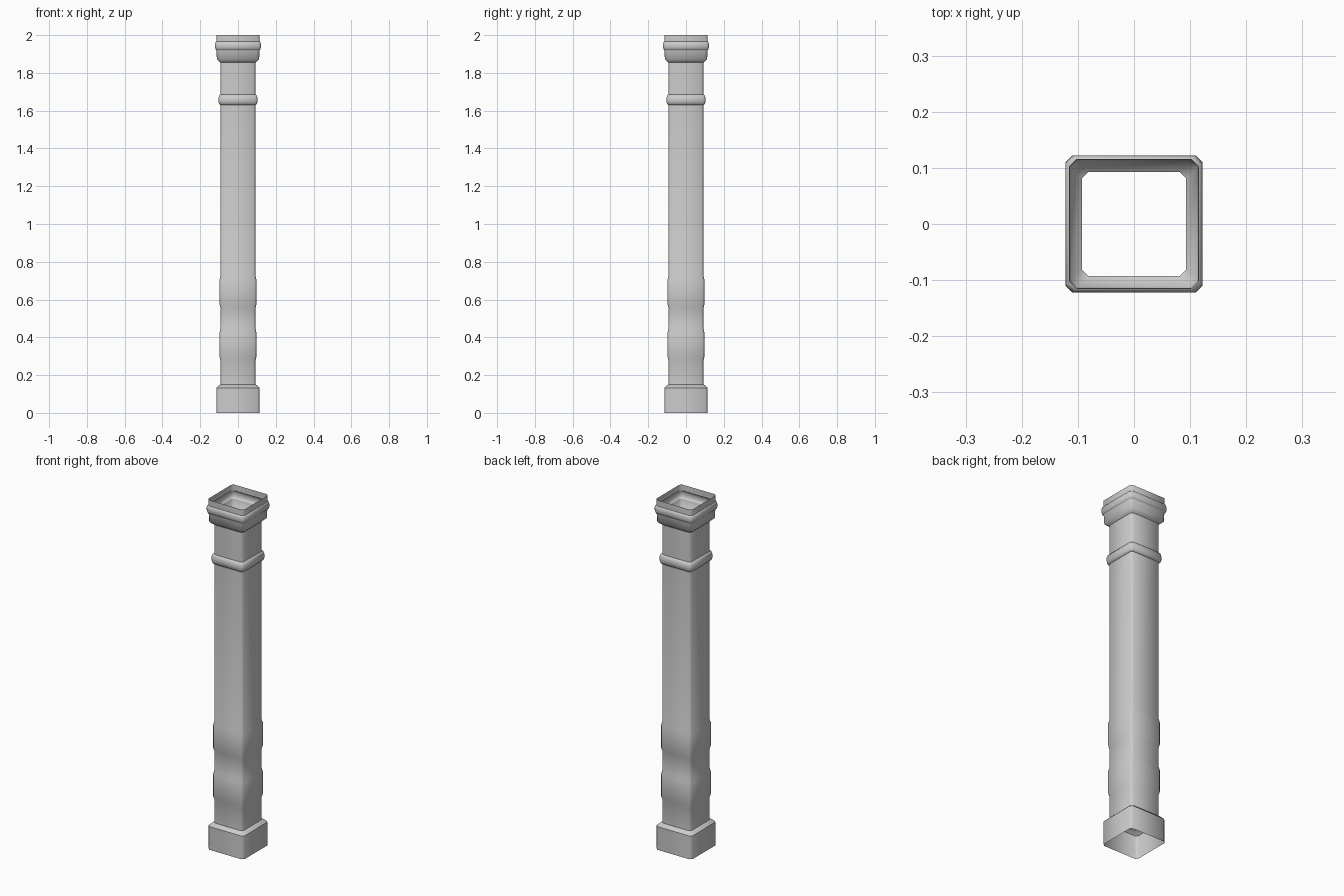
import bpy
import math

if "Cube" in bpy.data.objects:
    bpy.data.objects.remove(bpy.data.objects["Cube"], do_unlink=True)

stone = bpy.data.materials.new("grey stone")
stone.use_nodes = True
colour = (0.6, 0.6, 0.6, 1)
stone.diffuse_color = colour
stone.node_tree.nodes["Principled BSDF"].inputs["Base Color"].default_value = colour

SHAFT = 0.093
CHAMFER = 0.012


def band(low, high):
    """Slightly raised sleeve with sloped shoulders."""
    return [(SHAFT, low), (0.098, low + 0.02), (0.098, high - 0.022), (SHAFT, high)]


def roll(inner, bulge, low, high, steps=8):
    """Rounded moulding between two heights."""
    mid, half = (low + high) / 2, (high - low) / 2
    angles = [math.pi * i / steps for i in range(steps + 1)]
    return [(inner + bulge * math.sin(a), mid - half * math.cos(a)) for a in angles]


def ring(r, z):
    """Square outline with cut corners."""
    c = r - CHAMFER
    return [(r, -c, z), (r, c, z), (c, r, z), (-c, r, z),
            (-r, c, z), (-r, -c, z), (-c, -r, z), (c, -r, z)]


# Profile from floor to top: plinth, two sleeves, neck ring, capital
profile = [(0.114, 0), (0.114, 0.133), (0.098, 0.148), (SHAFT, 0.15)]
profile += band(0.28, 0.445) + band(0.556, 0.724)
profile += roll(SHAFT, 0.011, 1.63, 1.685)
profile += [(SHAFT, 1.855), (0.112, 1.872), (0.114, 1.918)]
profile += roll(0.115, 0.007, 1.922, 1.965)
profile += [(0.115, 2.0)]

# Hollow column shell, open at both ends
verts = [v for r, z in profile for v in ring(r, z)]
faces = []
for level in range(len(profile) - 1):
    for i in range(8):
        a, b = level * 8 + i, level * 8 + (i + 1) % 8
        faces.append((a, b, b + 8, a + 8))

mesh = bpy.data.meshes.new("column")
mesh.from_pydata(verts, [], faces)
mesh.materials.append(stone)
column = bpy.data.objects.new("column", mesh)
bpy.context.collection.objects.link(column)

# Soft corners, crisp mouldings
bpy.ops.object.select_all(action='DESELECT')
column.select_set(True)
bpy.context.view_layer.objects.active = column
bpy.ops.object.shade_smooth_by_angle(angle=math.radians(46))
